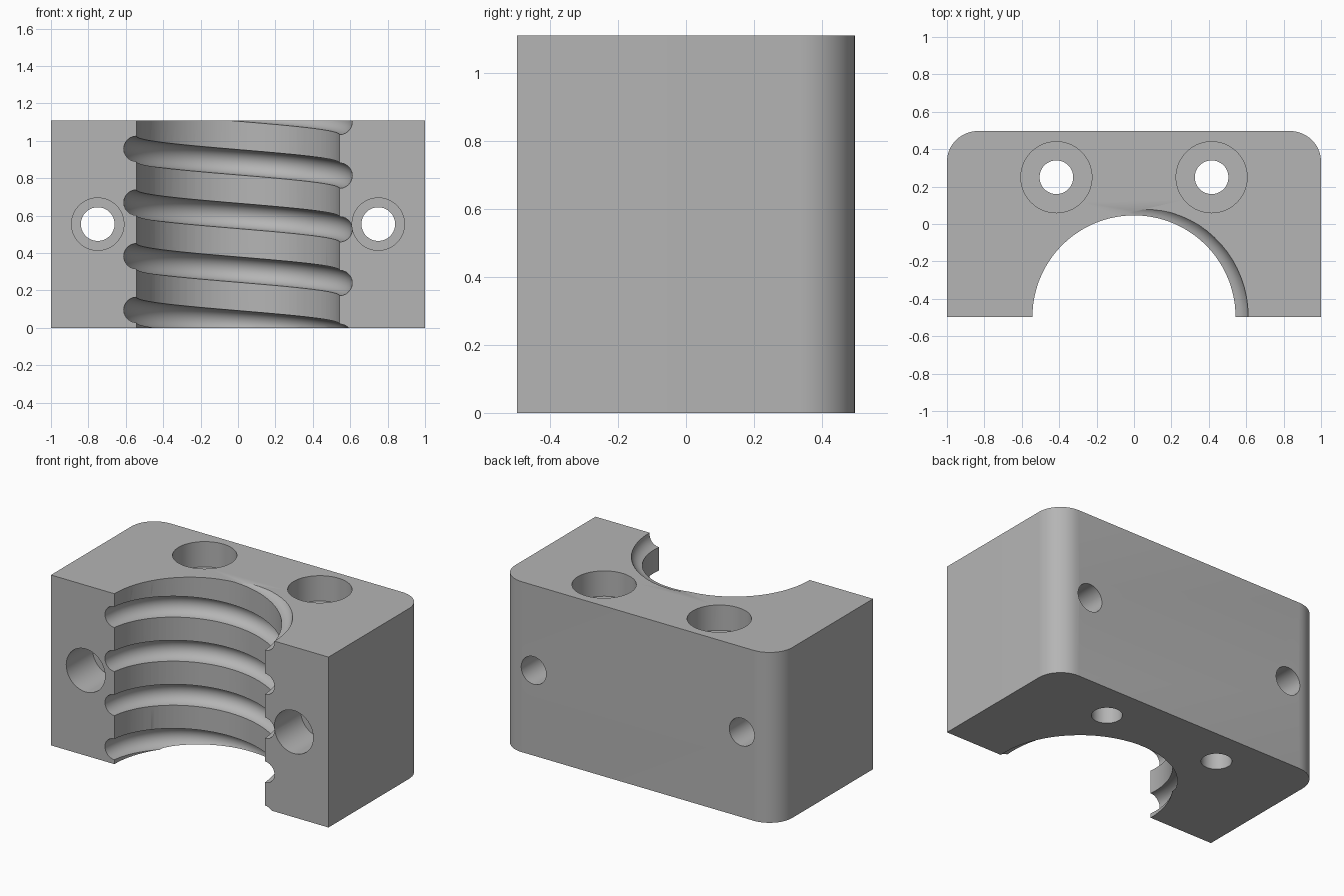
import bpy, bmesh, math
from mathutils import Vector

if "Cube" in bpy.data.objects:
    bpy.data.objects.remove(bpy.data.objects["Cube"], do_unlink=True)

HEIGHT, HALF_Y = 1.11, 0.497
BORE_R, GROOVE_R, PITCH = 0.543, 0.068, 0.287

grey = bpy.data.materials.new("light_grey")
grey.use_nodes = True
colour = (0.46, 0.46, 0.46, 1)
grey.diffuse_color = colour
grey.node_tree.nodes["Principled BSDF"].inputs["Base Color"].default_value = colour


def make_object(name, bm):
    bmesh.ops.recalc_face_normals(bm, faces=bm.faces)
    mesh = bpy.data.meshes.new(name)
    bm.to_mesh(mesh)
    bm.free()
    mesh.materials.append(grey)
    obj = bpy.data.objects.new(name, mesh)
    bpy.context.collection.objects.link(obj)
    return obj


def cylinder(name, radius, start, end, sides=64):
    start, end = Vector(start), Vector(end)
    axis = end - start
    bm = bmesh.new()
    bmesh.ops.create_cone(bm, cap_ends=True, segments=sides, radius1=radius,
                          radius2=radius, depth=axis.length)
    obj = make_object(name, bm)
    obj.location = (start + end) / 2
    obj.rotation_euler = axis.to_track_quat('Z', 'Y').to_euler()
    return obj


def helix_groove():
    # Round tube swept along a rising helix around the bore axis
    bm = bmesh.new()
    steps, sides, turns = 72, 24, 6
    rings = []
    for i in range(steps * turns + 1):
        a = math.tau * i / steps
        z = 0.24 - 2 * PITCH + PITCH * i / steps
        out = Vector((math.cos(a), math.sin(a), 0))
        ring = []
        for j in range(sides):
            b = math.tau * j / sides
            p = out * (BORE_R + GROOVE_R * math.cos(b))
            ring.append(bm.verts.new((p.x, p.y - HALF_Y, z + GROOVE_R * math.sin(b))))
        rings.append(ring)
    for r, s in zip(rings, rings[1:]):
        for j in range(sides):
            k = (j + 1) % sides
            bm.faces.new((r[j], r[k], s[k], s[j]))
    bm.faces.new(rings[0])
    bm.faces.new(rings[-1])
    return make_object("groove_cutter", bm)


# Block with rounded back corners
bm = bmesh.new()
bmesh.ops.create_cube(bm, size=1)
for v in bm.verts:
    v.co = (v.co.x * 2, v.co.y * 2 * HALF_Y, (v.co.z + 0.5) * HEIGHT)
back_edges = [e for e in bm.edges
              if all(v.co.y > 0 for v in e.verts)
              and abs(e.verts[0].co.x - e.verts[1].co.x) < 0.01
              and abs(e.verts[0].co.z - e.verts[1].co.z) > 0.5]
bmesh.ops.bevel(bm, geom=back_edges, offset=0.165, offset_type='OFFSET',
                segments=12, profile=0.5, affect='EDGES')
block = make_object("half_nut_block", bm)

# Half-round bore and its thread groove
cutters = [cylinder("bore_cutter", BORE_R, (0, -HALF_Y, -0.2),
                    (0, -HALF_Y, HEIGHT + 0.2), 144), helix_groove()]

# Counterbored bolt holes: two vertical, two front to back
for side, x in (("right", -1), ("left", 1)):
    vx, vy, fx, fz = 0.415 * x, 0.25, 0.75 * x, HEIGHT / 2
    cutters += [
        cylinder(side + "_vertical_hole", 0.09, (vx, vy, -0.1), (vx, vy, HEIGHT + 0.1)),
        cylinder(side + "_vertical_counterbore", 0.19, (vx, vy, HEIGHT - 0.165), (vx, vy, HEIGHT + 0.1)),
        cylinder(side + "_cross_hole", 0.09, (fx, -0.7, fz), (fx, 0.7, fz)),
        cylinder(side + "_cross_counterbore", 0.14, (fx, -0.7, fz), (fx, 0.27 - HALF_Y, fz)),
    ]

# Cut everything out of the block
bpy.context.view_layer.objects.active = block
for cutter in cutters:
    mod = block.modifiers.new(cutter.name, 'BOOLEAN')
    mod.operation = 'DIFFERENCE'
    mod.solver = 'EXACT'
    mod.object = cutter
bpy.context.view_layer.update()
for cutter in cutters:
    bpy.ops.object.modifier_apply(modifier=cutter.name)
for cutter in cutters:
    bpy.data.objects.remove(cutter, do_unlink=True)

# Smooth curved walls, keep corners crisp
bpy.ops.object.select_all(action='DESELECT')
block.select_set(True)
bpy.ops.object.shade_smooth_by_angle(angle=math.radians(30))
